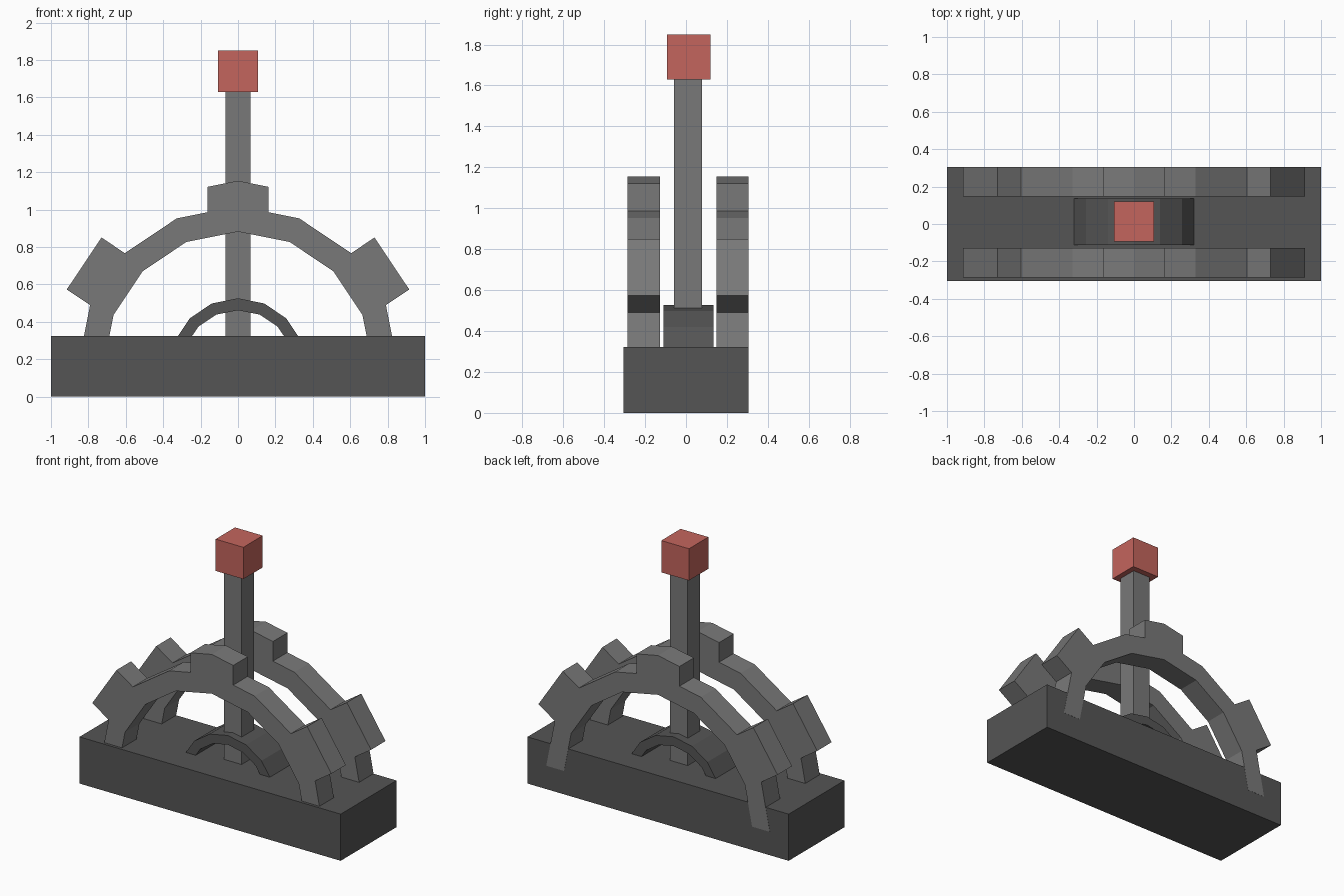
import bpy, bmesh
from math import sin, cos, radians
from mathutils import Vector

if "Cube" in bpy.data.objects:
    bpy.data.objects.remove(bpy.data.objects["Cube"])

CZ = 0.162  # height of the arch centres


def material(name, rgb):
    m = bpy.data.materials.new(name)
    m.diffuse_color = (*rgb, 1)
    m.use_nodes = True
    m.node_tree.nodes["Principled BSDF"].inputs["Base Color"].default_value = m.diffuse_color
    return m


LIGHT = material("light_grey", (0.19, 0.19, 0.19))
DARK = material("dark_grey", (0.09, 0.09, 0.09))
RED = material("red", (0.55, 0.13, 0.11))


def finish(name, bm, mat):
    bmesh.ops.recalc_face_normals(bm, faces=bm.faces)
    me = bpy.data.meshes.new(name)
    bm.to_mesh(me)
    bm.free()
    me.materials.append(mat)
    ob = bpy.data.objects.new(name, me)
    bpy.context.collection.objects.link(ob)


def box(name, x, y, z, mat):
    bm = bmesh.new()
    bmesh.ops.create_cube(bm, size=1)
    for v in bm.verts:
        v.co = [a + (t + 0.5) * (b - a) for t, (a, b) in zip(v.co, (x, y, z))]
    finish(name, bm, mat)


def ring(radius, i):
    # corner i of a sixteen-sided ring, counted up from the +x side
    a = radians(22.5 * i)
    return Vector((radius * cos(a), CZ + radius * sin(a)))


def arch(name, r_out, r_in, y0, y1, mat, tooth=0):
    # outline of the right half, from the foot up to the crown
    outer = [ring(r_out, i) for i in range(5)]
    if tooth:
        n = Vector((cos(radians(33.75)), sin(radians(33.75)))) * tooth
        up = Vector((0, 0.136))
        mid = (outer[3] + outer[4]) / 2
        outer = [outer[0], outer[1], outer[1] + n, outer[2] + n, outer[2],
                 outer[3], mid, mid + up, outer[4] + up]
    inner = [ring(r_in, i) for i in range(5)]
    mirror = lambda pts: [Vector((-p.x, p.y)) for p in reversed(pts[:-1])]
    outline = outer + mirror(outer) + list(reversed(inner + mirror(inner)))
    bm = bmesh.new()
    face = bm.faces.new([bm.verts.new((p.x, y0, p.y)) for p in outline])
    ext = bmesh.ops.extrude_face_region(bm, geom=[face])
    bmesh.ops.translate(bm, vec=(0, y1 - y0, 0),
                        verts=[g for g in ext["geom"] if isinstance(g, bmesh.types.BMVert)])
    finish(name, bm, mat)


# Base block
box("base", (-1, 1), (-0.305, 0.305), (0, 0.323), DARK)

# Toothed side arches
arch("front_arch", 0.856, 0.72, -0.286, -0.128, LIGHT, 0.15)
arch("back_arch", 0.856, 0.72, 0.148, 0.306, LIGHT, 0.15)

# Small arch around the lever foot
arch("lever_arch", 0.364, 0.30, -0.111, 0.135, DARK)

# Lever and its grip
box("lever", (-0.068, 0.068), (-0.058, 0.078), (0.2, 1.63), LIGHT)
box("grip", (-0.106, 0.106), (-0.093, 0.119), (1.63, 1.85), RED)
